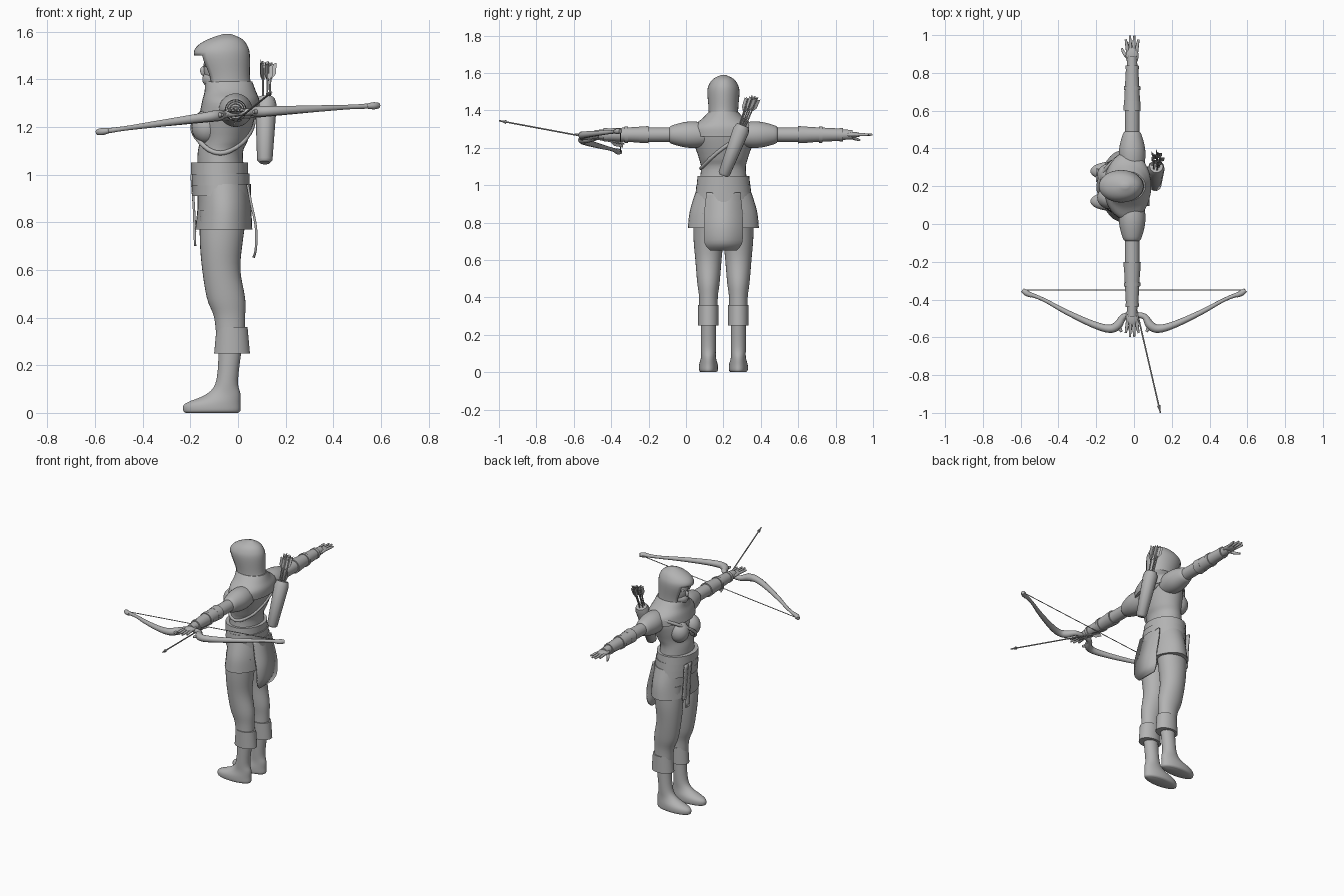
import bpy, bmesh, math, random
from mathutils import Vector, Matrix

old = bpy.data.objects.get("Cube")
if old:
    bpy.data.objects.remove(old, do_unlink=True)

random.seed(4)
ORIGIN = Vector((0, .2, 0))      # body centre line; all parts are relative to it
ARM_HEIGHT = 1.27
SIDES = (-1, 1)
shade = .45
grey = bpy.data.materials.new("plain grey")
grey.use_nodes = True
grey.diffuse_color = (shade, shade, shade, 1)
grey.node_tree.nodes["Principled BSDF"].inputs["Base Color"].default_value = grey.diffuse_color


def finish(name, data, mirror=False):
    part = bpy.data.objects.new(name, data)
    bpy.context.collection.objects.link(part)
    part.location = ORIGIN
    data.materials.append(grey)
    if mirror:
        modifier = part.modifiers.new("Mirror", 'MIRROR')
        modifier.use_axis = (False, True, False)
    return part


def mesh_object(name, bm, mirror=False):
    bmesh.ops.recalc_face_normals(bm, faces=bm.faces)
    mesh = bpy.data.meshes.new(name)
    bm.to_mesh(mesh)
    bm.free()
    return finish(name, mirror=mirror, data=mesh)


def refine(rows, steps):
    """Smoothly interpolate the rows of a profile."""
    result = []
    for i in range(len(rows) - 1):
        before, start, end, after = (rows[min(max(i + k, 0), len(rows) - 1)] for k in (-1, 0, 1, 2))
        for step in range(steps):
            t = step / steps
            ease_in, ease_out = t * (1 - t) ** 2 / 2, t * t * (1 - t) / 2
            blend = t * t * (3 - 2 * t)
            result.append([b + (c - b) * blend + (c - a) * ease_in - (d - b) * ease_out
                           for a, b, c, d in zip(before, start, end, after)])
    return result + [list(rows[-1])]


def loft(name, rows, out=0, steps=4, mirror=False, opening=None, sides=32):
    """Upright body from rows of (height, front x, back x, half width)."""
    bm = bmesh.new()
    rings = []
    for z, front, back, width in refine(rows, steps):
        angles = [math.tau * k / sides for k in range(sides)]
        rings.append([bm.verts.new(((front + back) / 2 + (back - front) / 2 * math.cos(a),
                                    out + width * math.sin(a), z)) for a in angles])
    for low, high in zip(rings, rings[1:]):
        for k in range(sides):
            j = (k + 1) % sides
            bm.faces.new((low[k], low[j], high[j], high[k]))
    bm.faces.new(rings[0])
    bm.faces.new(rings[-1])
    if opening:
        hole = [f for f in bm.faces if opening(f.calc_center_median())]
        bmesh.ops.delete(bm, geom=hole, context='FACES')
    return mesh_object(name, bm, mirror)


def band(name, bottom, top, lip=.01, **options):
    """Short wrapped band with its edges turned inwards."""
    def inner(row):
        z, front, back, width = row
        return z, front + lip, back - lip, width - lip
    return loft(name, [inner(bottom), bottom, top, inner(top)], steps=1, **options)


def along_arm(part):
    turn = Matrix.Rotation(-math.pi / 2, 4, 'X')
    part.data.transform(Matrix.Translation((-.01, 0, ARM_HEIGHT)) @ turn)


def round_row(distance, radius):
    return distance, -radius, radius, radius


def tube(name, points, radius, mirror=False, cyclic=False, steps=4):
    """Rod along points of (x, y, z, thickness factor)."""
    curve = bpy.data.curves.new(name, 'CURVE')
    curve.dimensions = '3D'
    curve.bevel_depth, curve.bevel_resolution, curve.use_fill_caps = radius, 3, True
    rows = refine(points, steps)
    spline = curve.splines.new('POLY')
    spline.points.add(len(rows) - 1)
    for point, (x, y, z, factor) in zip(spline.points, rows):
        point.co, point.radius = (x, y, z, 1), factor
    spline.use_cyclic_u, spline.use_smooth = cyclic, True
    return finish(name, curve, mirror)


def ball(name, centre, size, mirror=False):
    bm = bmesh.new()
    bmesh.ops.create_uvsphere(bm, u_segments=24, v_segments=16, radius=1)
    bmesh.ops.scale(bm, verts=bm.verts, vec=size)
    bmesh.ops.translate(bm, verts=bm.verts, vec=centre)
    return mesh_object(name, bm, mirror)


def hanging_cloth(name, rows, y=0):
    """Cloth strip from rows of (x, height, half width)."""
    bm = bmesh.new()
    pairs = [[bm.verts.new((x, y + side * width, z)) for side in SIDES]
             for x, z, width in refine(rows, 4)]
    for upper, lower in zip(pairs, pairs[1:]):
        bm.faces.new((*upper, *reversed(lower)))
    cloth = mesh_object(name, bm)
    cloth.modifiers.new("Solidify", 'SOLIDIFY').thickness = .01


def arrow(name, tail, head):
    """Shaft with a pointed head and three feathers."""
    length = (head - tail).length
    bm = bmesh.new()
    for base, tip, start, end in ((.004, .004, 0, length), (.01, 0, length - .04, length)):
        made = bmesh.ops.create_cone(bm, cap_ends=True, segments=8, radius1=base,
                                     radius2=tip, depth=end - start)
        bmesh.ops.translate(bm, verts=made["verts"], vec=(0, 0, (start + end) / 2))
    for k in range(3):
        direction = Vector((math.cos(k * math.tau / 3), math.sin(k * math.tau / 3), 0))
        outline = ((0, .01), (.022, 0), (.022, .05), (0, .08))
        bm.faces.new([bm.verts.new(direction * r + Vector((0, 0, z))) for r, z in outline])
    part = mesh_object(name, bm)
    part.location = ORIGIN + tail
    part.rotation_mode = 'QUATERNION'
    part.rotation_quaternion = (head - tail).to_track_quat('Z', 'Y')


# Legs, boots and boot cuffs
leg = dict(out=.08, mirror=True)
loft("leg", [(.3, -.09, .03, .05), (.4, -.1, .03, .05), (.48, -.13, .03, .06),
             (.6, -.15, .01, .07), (.72, -.16, .02, .08), (.85, -.16, .04, .08)], **leg)
loft("boot", [(0, -.22, 0, .04), (.01, -.23, .01, .05), (.04, -.22, .01, .05),
              (.08, -.13, .01, .04), (.14, -.09, 0, .04), (.3, -.08, .02, .04)], **leg)
band("boot_cuff", (.25, -.1, .05, .055), (.36, -.09, .04, .055), **leg)

# Tunic skirt, torso and belts
loft("tunic_skirt", [(.77, -.18, .06, .19), (.86, -.17, .055, .18), (.96, -.17, .045, .15)])
torso = [(.93, -.17, .04, .14), (1.08, -.17, .02, .12), (1.14, -.16, .04, .13),
         (1.2, -.16, .06, .15), (1.26, -.15, .075, .17), (1.31, -.13, .08, .165),
         (1.35, -.12, .065, .12), (1.39, -.11, .04, .07)]
loft("torso", torso)
ball("chest", (-.13, .06, 1.2), (.065, .06, .07), True)
for k in range(3):
    bottom, width = .91 + .045 * k, .155 - .006 * k
    front, back = -.19 - .004 * k, .055 - .006 * k
    band("belt_band", (bottom, front, back, width), (bottom + .05, front, back, width - .005))

# Hanging cloths
hanging_cloth("back_tail", [(.045, .96, .09), (.06, .88, .1), (.08, .78, .105),
                            (.08, .69, .1), (.07, .65, .07)])
for y, end in ((.04, .7), (.075, .76)):
    hanging_cloth("sash_end", [(-.2, 1, .018), (-.19, .86, .016), (-.185, end, .018)], y)

# Shoulder cape, hood and face
loft("shoulder_cape", [(1.26, -.16, .09, .18), (1.31, -.15, .09, .175),
                       (1.35, -.14, .075, .12), (1.39, -.14, .06, .08)])
hood = loft("hood", [(1.34, -.13, .07, .09), (1.38, -.14, .055, .08), (1.42, -.15, .05, .08),
                     (1.5, -.185, .05, .086), (1.54, -.17, .04, .076), (1.57, -.12, .015, .052),
                     (1.59, -.06, -.03, .01)],
            opening=lambda c: 1.38 < c.z < 1.5 and c.x < -.06 and abs(c.y) < .058)
hood.modifiers.new("Solidify", 'SOLIDIFY').thickness = .012
ball("head", (-.06, 0, 1.45), (.085, .065, .1))
ball("jaw_mask", (-.085, 0, 1.4), (.065, .05, .045))
ball("nose", (-.145, 0, 1.435), (.014, .01, .02))
ball("eye", (-.13, .025, 1.46), (.012, .013, .008), True)

# Arms, shoulder sleeves and wrappings
for name, profile in (
        ("shoulder_sleeve", ((.08, .06), (.15, .07), (.21, .067), (.28, .047), (.29, .03))),
        ("arm", ((.26, .038), (.45, .038), (.6, .03), (.69, .025)))):
    along_arm(loft(name, [round_row(*row) for row in profile], mirror=True))
for name, start, end, thick, thin in (("elbow_band", .4, .45, .046, .043),
                                      ("bracer", .45, .62, .042, .033),
                                      ("bracer_strap", .51, .53, .044, .043),
                                      ("wrist_strap", .62, .64, .036, .035)):
    along_arm(band(name, round_row(start, thick), round_row(end, thin), mirror=True))

# Hands with fanned fingers
ball("palm", (-.01, .69, ARM_HEIGHT), (.034, .05, .015), True)
for k in range(4):
    spread = k - 1.5
    x, reach = -.01 + .015 * spread, .8 - .01 * spread ** 2
    tube("finger", [(x, .7, ARM_HEIGHT, 1), (x + .004 * spread, .75, ARM_HEIGHT, 1),
                    (x + .008 * spread, reach, ARM_HEIGHT, .6)], .0085, True)
tube("thumb", [(-.02, .67, 1.265, 1.2), (-.05, .7, 1.25, 1), (-.065, .73, 1.24, .6)], .009, True)

# Bow limbs rise from one tip to the other; string joins the tips
string = []
for side, rise in zip(SIDES, (-.14, .05)):
    def bow_point(reach, y, factor):
        return side * reach, y, 1.26 + rise * reach, factor
    tube("bow_limb", [bow_point(*p) for p in (
        (0, -.68, .8), (.055, -.69, .9), (.085, -.735, 1.3), (.13, -.755, 1.2), (.22, -.73, 1),
        (.36, -.665, .75), (.48, -.6, .55), (.57, -.565, .7))], .018)
    tube("bow_spur", [bow_point(*p) for p in ((.09, -.735, 1), (.065, -.77, .4))], .016)
    tube("bow_nock", [bow_point(*p) for p in ((.54, -.58, .8), (.57, -.565, 1.2), (.59, -.55, .9))], .013)
    string.append(bow_point(.585, -.55, 1))
tube("bow_string", string, .0025)
arrow("nocked_arrow", Vector((-.015, -.53, 1.22)), Vector((.14, -1.2, 1.345)))

# Quiver with arrows
base, mouth = Vector((.112, 0, 1.05)), Vector((.118, .105, 1.32))
tube("quiver", [(*base.lerp(mouth, t), factor) for t, factor in
                ((0, .6), (.04, .9), (.9, 1.08), (.9, 1.25), (1, 1.25), (1, 1))], .036, steps=1)
for k in range(5):
    angle = math.tau * k / 5
    offset = Vector((.02 * math.cos(angle), .025 * math.sin(angle), random.uniform(-.02, .02)))
    arrow("quiver_arrow", Vector((.12, .155, 1.48)) + offset, base.lerp(mouth, .2) + offset / 3)

# Quiver strap wound diagonally round the torso
strap, turns = [], 48
torso_rows = refine(torso, 8)
for k in range(turns):
    angle = math.tau * k / turns
    height = 1.2 + .11 * math.sin(angle)
    z, front, back, width = min(torso_rows, key=lambda row: abs(row[0] - height))
    depth = (back - front) / 2 + .03 * max(0, -math.cos(angle)) ** 2
    strap.append(((front + back) / 2 + depth * math.cos(angle), width * math.sin(angle), height, 1))
tube("quiver_strap", strap, .01, cyclic=True, steps=1)

# Smooth shading with sharp edges kept
bpy.ops.object.select_all(action='DESELECT')
for part in bpy.context.scene.objects:
    if part.type == 'MESH':
        part.select_set(True)
        bpy.context.view_layer.objects.active = part
bpy.ops.object.shade_smooth_by_angle(angle=math.radians(40))
